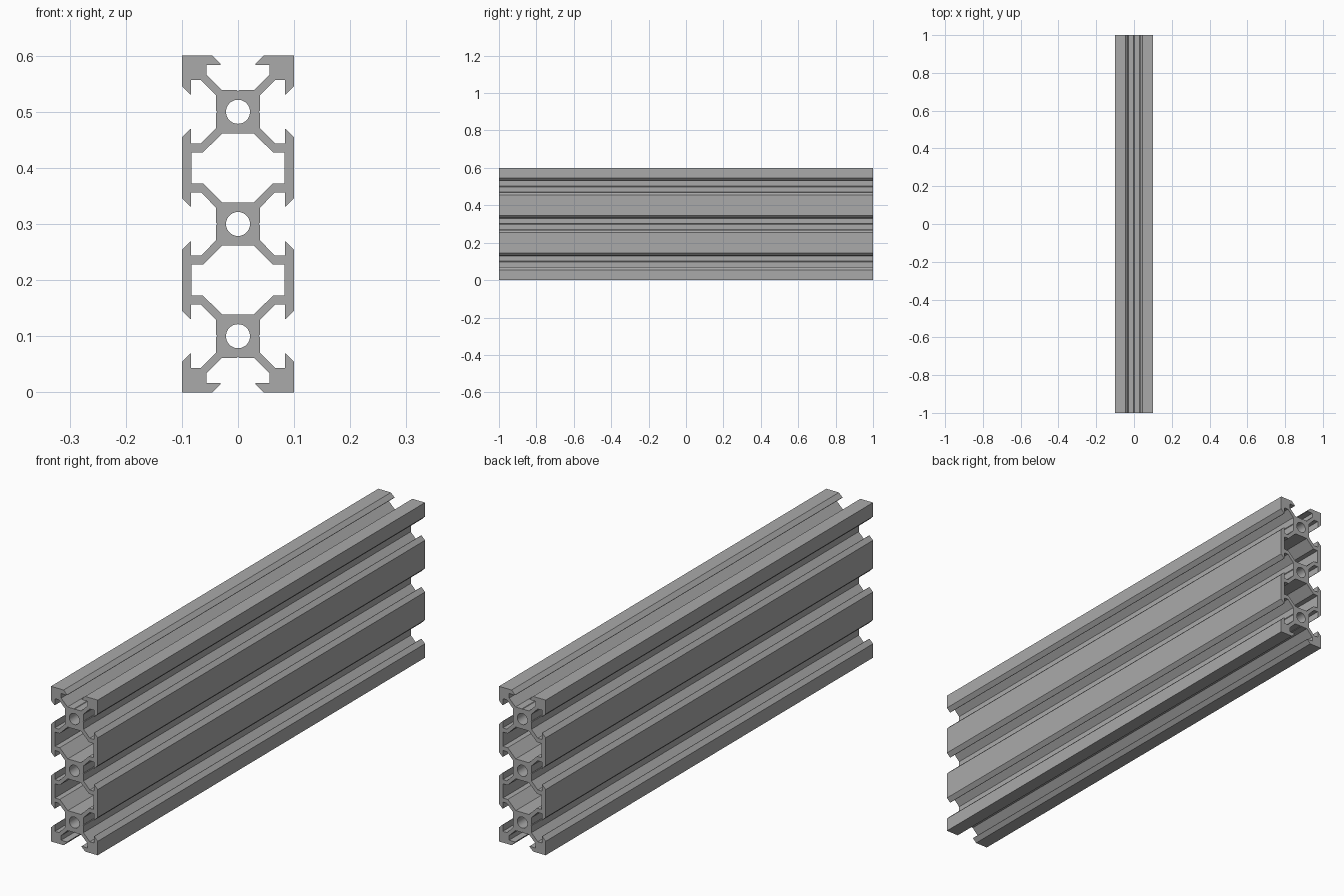
import bpy, bmesh, math
from mathutils import Vector

if "Cube" in bpy.data.objects:
    bpy.data.objects.remove(bpy.data.objects["Cube"])

# one half of the T-slot: (distance from slot centre, depth below the face)
HALF = [(0.046, 0), (0.031, 0.015), (0.031, 0.0165), (0.0565, 0.0165),
        (0.0565, 0.034), (0.029, 0.061), (0.002, 0.061)]
SLOT = [(-u, v) for u, v in HALF] + [(0, 0.063)] + HALF[::-1]


def slot(cx, cz, tx, tz):
    """Slot outline around (cx, cz) running along t; inward is left of t."""
    return [(cx + u * tx - v * tz, cz + u * tz + v * tx) for u, v in SLOT]


# outer outline, counter-clockwise from the lower left corner
outline = [(-0.1, 0)] + slot(0, 0, 1, 0) + [(0.1, 0)]
for z in (0.1, 0.3, 0.5):
    outline += slot(0.1, z, 0, 1)
outline += [(0.1, 0.6)] + slot(0, 0.6, -1, 0) + [(-0.1, 0.6)]
for z in (0.5, 0.3, 0.1):
    outline += slot(-0.1, z, 0, -1)
loops = [outline]

# round bores through the three cores
for z in (0.1, 0.3, 0.5):
    loops.append([(0.0214 * math.cos(a), z + 0.0214 * math.sin(a))
                  for a in (2 * math.pi * i / 48 for i in range(48))])

# two hollow chambers between the cores
quarter = [(0.028, 0.0615), (0.0625, 0.0275), (0.083, 0.0275)]
right = quarter + [(x, -z) for x, z in quarter[::-1]]
chamber = right + [(-x, z) for x, z in right[::-1]]
for zc in (0.2, 0.4):
    loops.append([(x, zc + z) for x, z in chamber])

# fill the cross-section and extrude it along y
bm = bmesh.new()
edges = []
for loop in loops:
    vs = [bm.verts.new((x, -1, z)) for x, z in loop]
    edges += [bm.edges.new((vs[i - 1], vs[i])) for i in range(len(vs))]
bmesh.ops.triangle_fill(bm, edges=edges, use_beauty=True, use_dissolve=False)
res = bmesh.ops.extrude_face_region(bm, geom=bm.faces[:], use_keep_orig=True)
bmesh.ops.translate(bm, vec=Vector((0, 2, 0)),
                    verts=[g for g in res["geom"] if isinstance(g, bmesh.types.BMVert)])
bmesh.ops.recalc_face_normals(bm, faces=bm.faces[:])

mesh = bpy.data.meshes.new("slotted_rail")
bm.to_mesh(mesh)
bm.free()
rail = bpy.data.objects.new("slotted_rail", mesh)
bpy.context.collection.objects.link(rail)

# plain grey aluminium
mat = bpy.data.materials.new("aluminium grey")
mat.diffuse_color = (0.4, 0.4, 0.4, 1)
mat.use_nodes = True
mat.node_tree.nodes["Principled BSDF"].inputs["Base Color"].default_value = mat.diffuse_color
mesh.materials.append(mat)

# smooth bores, sharp profile edges
bpy.context.view_layer.objects.active = rail
rail.select_set(True)
bpy.ops.object.shade_smooth_by_angle(angle=math.radians(20))
